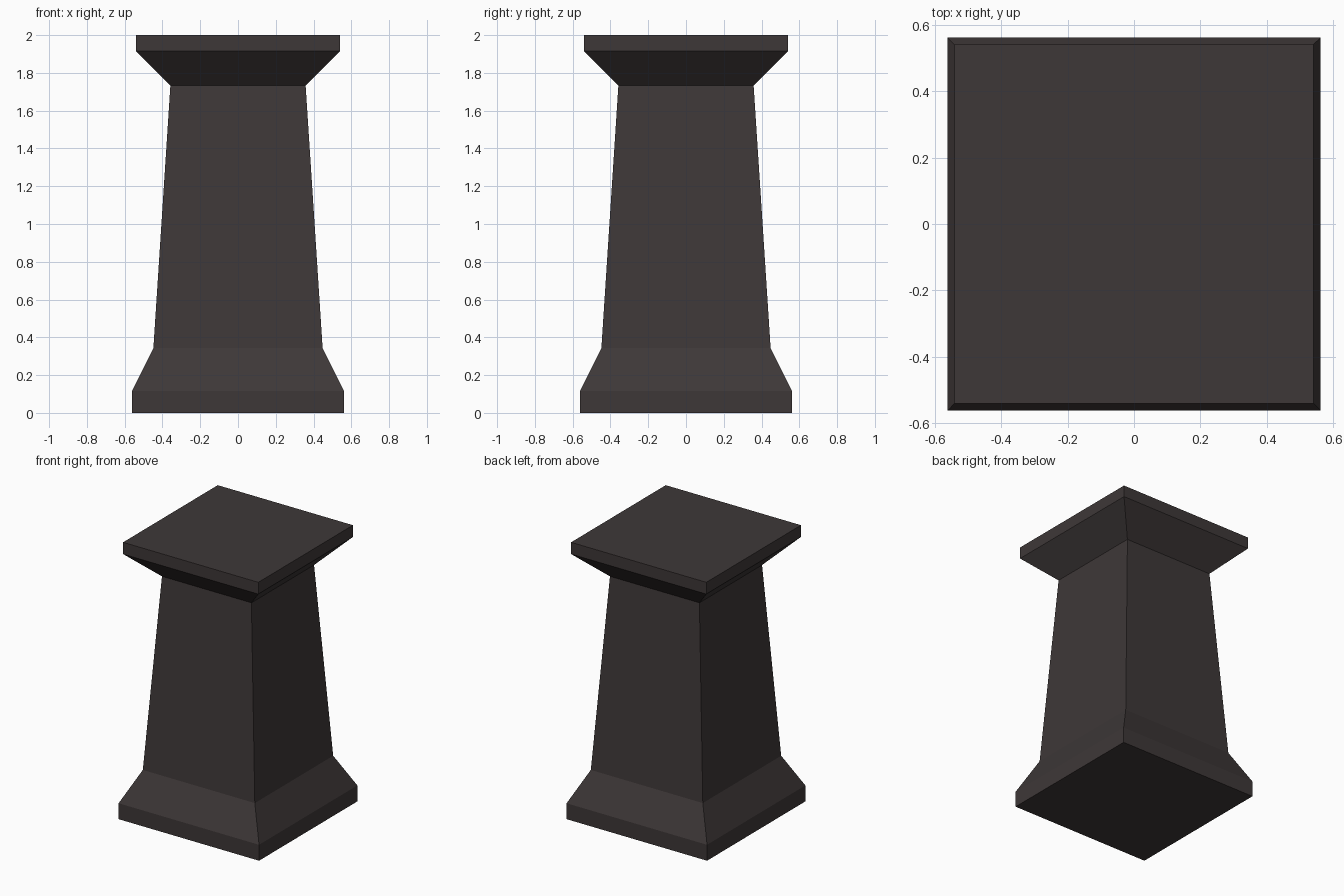
import bpy, bmesh

if "Cube" in bpy.data.objects:
    bpy.data.objects.remove(bpy.data.objects["Cube"])

stone = bpy.data.materials.new("dark stone")
stone.diffuse_color = (0.048, 0.039, 0.039, 1)
stone.use_nodes = True
stone.node_tree.nodes["Principled BSDF"].inputs["Base Color"].default_value = stone.diffuse_color

# Square profile: (half width, height) from foot to top
PROFILE = [(0.562, 0.0), (0.562, 0.115), (0.448, 0.343),
           (0.358, 1.733), (0.541, 1.915), (0.541, 2.0)]

# Pedestal: stacked square rings joined into one closed solid
bm = bmesh.new()
rings = [[bm.verts.new((sx * r, sy * r, z))
          for sx, sy in ((-1, -1), (1, -1), (1, 1), (-1, 1))]
         for r, z in PROFILE]
for low, high in zip(rings, rings[1:]):
    for i in range(4):
        j = (i + 1) % 4
        bm.faces.new((low[i], low[j], high[j], high[i]))
bm.faces.new(rings[0][::-1])
bm.faces.new(rings[-1])
bmesh.ops.recalc_face_normals(bm, faces=bm.faces)

mesh = bpy.data.meshes.new("pedestal")
bm.to_mesh(mesh)
bm.free()
mesh.materials.append(stone)
bpy.context.collection.objects.link(bpy.data.objects.new("pedestal", mesh))
